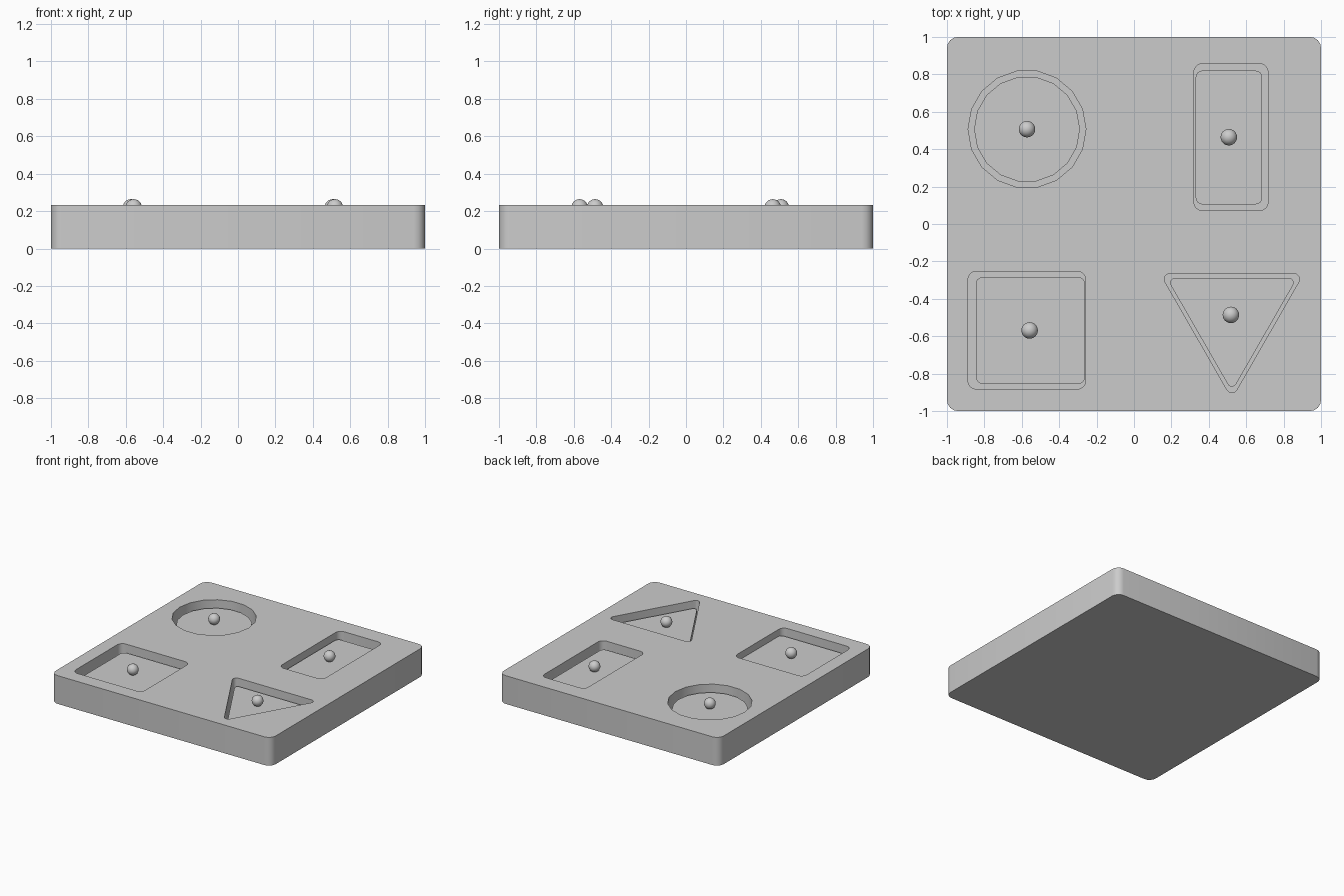
import bpy, bmesh
from math import cos, sin, tau, atan2, radians

if "Cube" in bpy.data.objects:
    bpy.data.objects.remove(bpy.data.objects["Cube"])

TOP, FLOOR, PIECE_TOP = 0.232, 0.06, 0.178


def rounded(core, r, steps=4):
    """Round a counter-clockwise core polygon outward by radius r."""
    out, n = [], len(core)
    for i, (x, y) in enumerate(core):
        px, py = core[i - 1]
        nx, ny = core[(i + 1) % n]
        a0 = atan2(y - py, x - px) - tau / 4
        a1 = atan2(ny - y, nx - x) - tau / 4
        turn = (a1 - a0) % tau
        for k in range(steps + 1):
            a = a0 + turn * k / steps
            out.append((x + r * cos(a), y + r * sin(a)))
    return out


def rect(x0, x1, y0, y1, r):
    x0, x1, y0, y1 = x0 + r, x1 - r, y0 + r, y1 - r
    return rounded([(x0, y0), (x1, y0), (x1, y1), (x0, y1)], r)


def triangle(cx, half, top, bottom, r):
    return rounded([(cx, bottom + r), (cx + half - r, top - r), (cx - half + r, top - r)], r)


def circle(cx, cy, r, n=18):
    return [(cx + r * cos(tau * k / n), cy + r * sin(tau * k / n)) for k in range(n)]


def prism(name, outline, z0, z1):
    bm = bmesh.new()
    face = bm.faces.new([bm.verts.new((x, y, z0)) for x, y in outline])
    ext = bmesh.ops.extrude_face_region(bm, geom=[face])["geom"]
    bmesh.ops.translate(bm, vec=(0, 0, z1 - z0),
                        verts=[g for g in ext if isinstance(g, bmesh.types.BMVert)])
    bmesh.ops.recalc_face_normals(bm, faces=bm.faces)
    mesh = bpy.data.meshes.new(name)
    bm.to_mesh(mesh)
    bm.free()
    obj = bpy.data.objects.new(name, mesh)
    bpy.context.collection.objects.link(obj)
    return obj


def activate(obj):
    bpy.ops.object.select_all(action='DESELECT')
    obj.select_set(True)
    bpy.context.view_layer.objects.active = obj


# Each shape: hole outline, loose piece outline, knob position
shapes = {
    "circle": (circle(-0.572, 0.507, 0.315), circle(-0.572, 0.507, 0.283), (-0.572, 0.507)),
    "rectangle": (rect(0.32, 0.717, 0.072, 0.857, 0.045),
                  rect(0.33, 0.685, 0.105, 0.82, 0.035), (0.507, 0.464)),
    "square": (rect(-0.888, -0.258, -0.883, -0.253, 0.045),
               rect(-0.845, -0.262, -0.854, -0.284, 0.035), (-0.558, -0.569)),
    "triangle": (triangle(0.5235, 0.3615, -0.265, -0.902, 0.03),
                 triangle(0.5235, 0.3305, -0.289, -0.87, 0.025), (0.518, -0.486)),
}

# Board with four recesses
board = prism("board", rect(-1, 1, -1, 1, 0.06), 0, TOP)
for name, (hole, piece, (kx, ky)) in shapes.items():
    cutter = prism(name + "_cutter", hole, FLOOR, TOP + 0.1)
    cutter.hide_render = True
    mod = board.modifiers.new(name + "_recess", 'BOOLEAN')
    mod.operation, mod.solver, mod.object = 'DIFFERENCE', 'EXACT', cutter
    activate(board)
    bpy.ops.object.modifier_apply(modifier=mod.name)
    bpy.data.objects.remove(cutter)

    # Loose piece and its round knob
    prism(name + "_piece", piece, FLOOR, PIECE_TOP)
    bpy.ops.mesh.primitive_uv_sphere_add(segments=24, ring_count=12, radius=0.044,
                                         location=(kx, ky, 0.22))
    bpy.context.object.name = name + "_knob"
    bpy.ops.object.shade_smooth()

activate(board)
bpy.ops.object.shade_smooth_by_angle(angle=radians(30))
